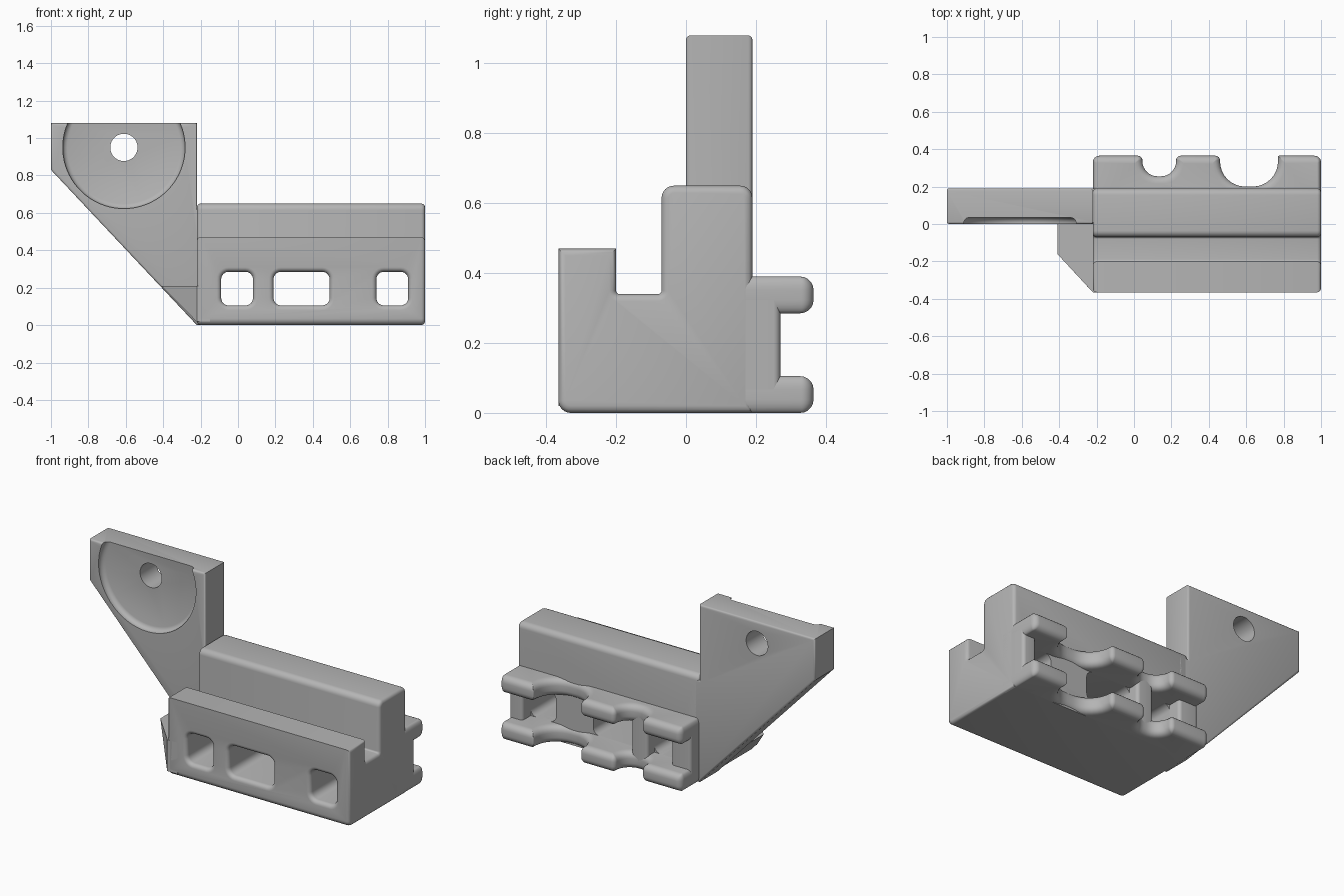
import bpy, bmesh, math
from mathutils import Vector

if "Cube" in bpy.data.objects:
    bpy.data.objects.remove(bpy.data.objects["Cube"], do_unlink=True)

grey = bpy.data.materials.new("plain grey")
grey.use_nodes = True
COLOUR = (0.46, 0.46, 0.46, 1)
grey.diffuse_color = COLOUR
grey.node_tree.nodes["Principled BSDF"].inputs["Base Color"].default_value = COLOUR

PLACE = {"x": lambda a, b, t: (t, a, b),
         "y": lambda a, b, t: (a, t, b),
         "z": lambda a, b, t: (a, b, t)}


def rounded(corners, steps=6):
    """Outline from (a, b, radius) corners, each rounded by an arc."""
    out = []
    for i, (a, b, r) in enumerate(corners):
        p = Vector((a, b))
        if r <= 0:
            out.append(p)
            continue
        u = (Vector(corners[i - 1][:2]) - p).normalized()
        v = (Vector(corners[(i + 1) % len(corners)][:2]) - p).normalized()
        half = u.angle(v) / 2
        centre = p + (u + v).normalized() * (r / math.sin(half))
        start = p + u * (r / math.tan(half)) - centre
        end = p + v * (r / math.tan(half)) - centre
        sweep = math.pi - 2 * half
        for k in range(steps + 1):
            s = k / steps
            out.append(centre + (start * math.sin((1 - s) * sweep)
                                 + end * math.sin(s * sweep)) / math.sin(sweep))
    return out


def loft(name, axis, rings, bevel=0):
    """Closed solid through (position, outline) rings, cap edges optionally rounded."""
    bm = bmesh.new()
    loops = [[bm.verts.new(PLACE[axis](p[0], p[1], t)) for p in pts] for t, pts in rings]
    n = len(loops[0])
    for lo, hi in zip(loops, loops[1:]):
        for i in range(n):
            j = (i + 1) % n
            bm.faces.new((lo[i], lo[j], hi[j], hi[i]))
    caps = [bm.faces.new(loops[0]), bm.faces.new(loops[-1])]
    bmesh.ops.recalc_face_normals(bm, faces=bm.faces)
    if bevel:
        edges = [e for f in caps for e in f.edges]
        bmesh.ops.bevel(bm, geom=edges, offset=bevel, segments=3, profile=0.5, affect="EDGES")
    mesh = bpy.data.meshes.new(name)
    bm.to_mesh(mesh)
    bm.free()
    mesh.materials.append(grey)
    obj = bpy.data.objects.new(name, mesh)
    bpy.context.collection.objects.link(obj)
    return obj


def prism(name, axis, corners, lo, hi, bevel=0):
    pts = rounded(corners)
    return loft(name, axis, [(lo, pts), (hi, pts)], bevel)


def activate(obj):
    bpy.ops.object.select_all(action="DESELECT")
    obj.select_set(True)
    bpy.context.view_layer.objects.active = obj


def cut(obj, cutter):
    cutter.hide_render = True
    mod = obj.modifiers.new("cut", "BOOLEAN")
    mod.operation, mod.solver, mod.object = "DIFFERENCE", "EXACT", cutter
    activate(obj)
    bpy.ops.object.modifier_apply(modifier=mod.name)
    bpy.data.objects.remove(cutter, do_unlink=True)


def quarter(r, steps=5):
    """(depth, inset) pairs that round an edge of radius r."""
    angles = [k / steps * math.pi / 2 for k in range(steps + 1)]
    return [(r * (1 - math.cos(a)), r * (1 - math.sin(a))) for a in angles]


LEFT, RIGHT, FRONT, BACK = 1.0, -0.22, -0.365, 0.19
parts = []

# Main body: front wall, slot and tall rail
body = prism("main_body", "x", [
    (FRONT, 0, 0.035), (BACK, 0, 0), (BACK, 0.65, 0.035), (-0.07, 0.65, 0.035),
    (-0.07, 0.34, 0.01), (-0.2, 0.34, 0.01), (-0.2, 0.47, 0), (FRONT, 0.47, 0)],
    RIGHT, LEFT, 0.02)
parts.append(body)

# Windows through the body with flared front rims
Z0, Z1 = 0.105, 0.285
for x0, x1 in ((-0.09, 0.08), (0.19, 0.49), (0.74, 0.91)):
    def opening(o):
        r = 0.04 + o
        return rounded([(x0 - o, Z0 - o, r), (x1 + o, Z0 - o, r),
                        (x1 + o, Z1 + o, r), (x0 - o, Z1 + o, r)])
    rings = [(FRONT - 0.05, opening(0.025))]
    rings += [(FRONT + d, opening(o)) for d, o in quarter(0.025)]
    rings.append((0.3, opening(0)))
    cut(body, loft("window_cutter", "y", rings))


# Rear lugs: two scalloped shelves with rounded rims
def lug_outline(o):
    tip, end = 0.365 - o, o * 0.5
    corners = [(RIGHT + end, 0.1, 0), (RIGHT + end, tip, max(0.035 - o, 0.002))]
    for centre, half, floor, r, mouths in ((0.135, 0.09, 0.255, 0.085, (0.025, 0.025)),
                                           (0.615, 0.155, 0.2, 0.135, (0.025, 0.006))):
        w, bottom = half + o, floor - o
        m0, m1 = (max(m - o, 0.002) for m in mouths)
        bend = min(r + o, tip - bottom - 0.004 - max(m0, m1), w - 0.003)
        corners += [(centre - w, tip, m0), (centre - w, bottom, bend),
                    (centre + w, bottom, bend), (centre + w, tip, m1)]
    corners += [(LEFT - end, tip, max(0.035 - o, 0.002)), (LEFT - end, 0.1, 0)]
    return rounded(corners, 8)


for name, lo, hi in (("lower_rear_lugs", 0, Z0), ("upper_rear_lugs", Z1, 0.39)):
    edge = quarter(0.038)
    rings = [(lo + d, lug_outline(o)) for d, o in edge]
    rings += [(hi - d, lug_outline(o)) for d, o in reversed(edge)]
    parts.append(loft(name, "z", rings))

# Webs joining the lugs between the windows
for name, x0, x1, y in (("right_web", RIGHT, -0.09, 0.27), ("middle_web", 0.08, 0.19, 0.255),
                        ("left_web", 0.91, LEFT, 0.27)):
    parts.append(prism(name, "z", [(x0, 0.1, 0), (x1, 0.1, 0), (x1, y, 0.02), (x0, y, 0.02)],
                       0.06, 0.33))

# Upright side plate with sloping underside
plate = prism("side_plate", "y", [
    (-1, 1.08, 0), (RIGHT, 1.08, 0), (RIGHT, 0.62, 0), (-0.15, 0.62, 0),
    (-0.15, 0.01, 0), (RIGHT, 0, 0), (-1, 0.83, 0)], 0, BACK, 0.012)
parts.append(plate)


# Round recess open at the top, and the pivot hole
def disc(r, n):
    return [(-0.61 + r * math.cos(2 * math.pi * k / n),
             0.95 + r * math.sin(2 * math.pi * k / n)) for k in range(n)]


rings = [(-0.05, disc(0.327, 80))]
rings += [(0.035 - d, disc(0.302 + 0.025 - o, 80)) for d, o in reversed(quarter(0.025))]
rings = [(-0.05, disc(0.327, 80)), (0.01, disc(0.327, 80)), (0.02, disc(0.324, 80)),
         (0.03, disc(0.315, 80)), (0.035, disc(0.302, 80))]
cut(plate, loft("recess_cutter", "y", rings))
cut(plate, loft("hole_cutter", "y", [(-0.1, disc(0.073, 40)), (0.3, disc(0.073, 40))]))

# Wedge gusset bracing the plate against the front wall
top = [(-0.41, 0.05), (-0.41, -0.16), (RIGHT, FRONT), (-0.15, FRONT), (-0.15, 0.05)]
base = [(RIGHT - 0.003, 0.05), (RIGHT - 0.003, FRONT + 0.003), (RIGHT, FRONT),
        (-0.15, FRONT), (-0.15, 0.05)]
parts.append(loft("gusset", "z", [(0.02, base), (0.21, top)]))

for obj in parts:
    activate(obj)
    bpy.ops.object.shade_smooth_by_angle(angle=math.radians(35))
